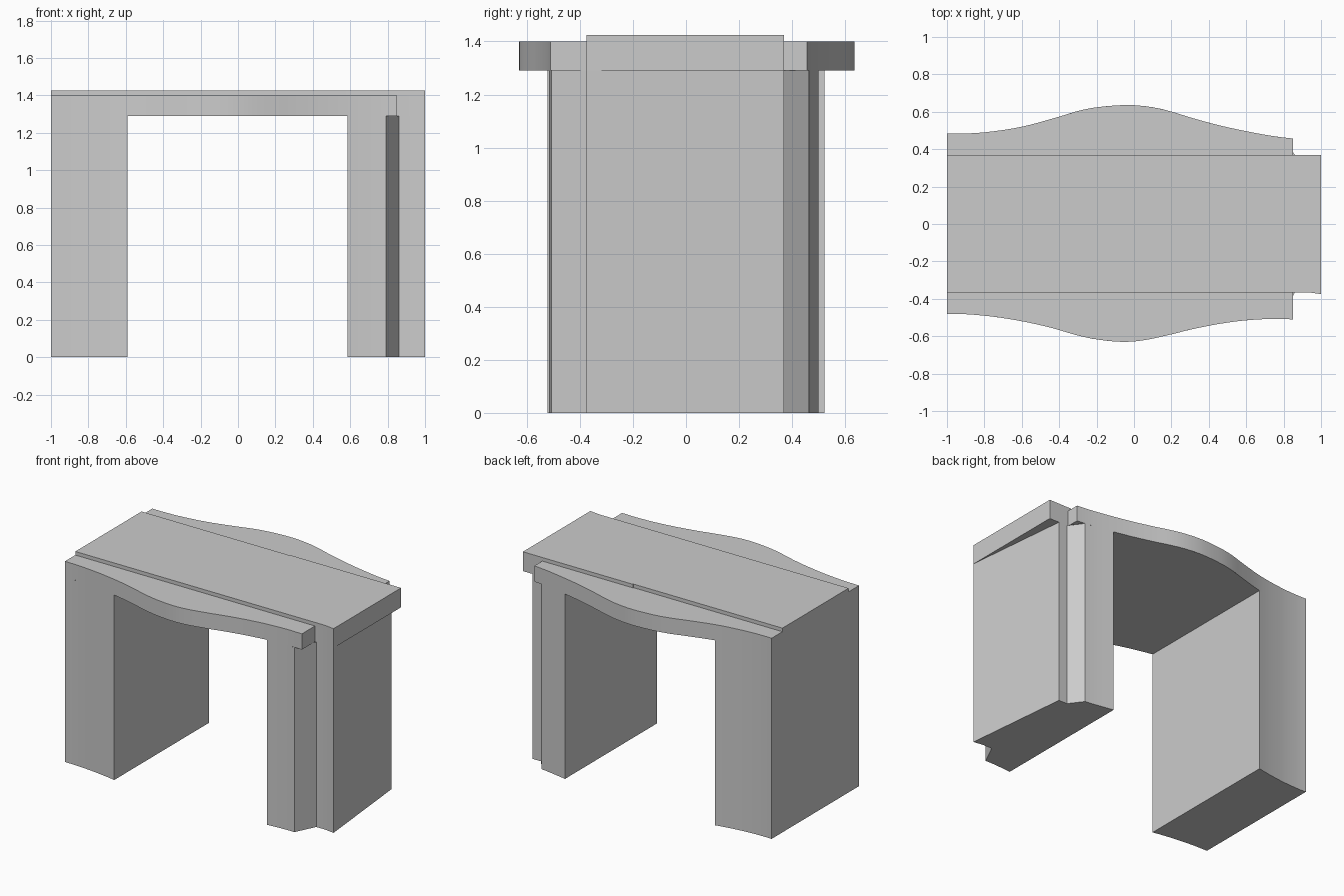
import bpy

if "Cube" in bpy.data.objects:
    bpy.data.objects.remove(bpy.data.objects["Cube"])

# Key levels: leg top, deck top, slab top
Z_LEG, Z_DECK, Z_SLAB = 1.29, 1.40, 1.425
LEFT_IN, RIGHT_IN = -0.59, 0.585

# Bowed edges of the deck in plan
BACK = [(-1, .485), (-.94, .483), (-.8, .49), (-.6, .52), (-.4, .574), (-.3, .604),
        (-.2, .624), (-.03, .636), (.1, .624), (.2, .601), (.3, .57), (.45, .529),
        (.6, .496), (.75, .469), (.85, .457)]
FRONT = [(-1, -.48), (-.9, -.482), (-.75, -.496), (-.6, -.52), (-.45, -.553),
         (-.3, -.596), (-.2, -.617), (-.06, -.63), (.05, -.622), (.2, -.59),
         (.3, -.565), (.45, -.535), (.6, -.515), (.75, -.507), (.85, -.51)]


def edge_y(pts, x):
    """Smooth (Hermite) height of a bowed edge at x."""
    n = len(pts) - 1
    i = next((k for k in range(n) if x <= pts[k + 1][0]), n - 1)

    def slope(k):
        a, b = pts[max(k - 1, 0)], pts[min(k + 1, n)]
        return (b[1] - a[1]) / (b[0] - a[0])
    (x0, y0), (x1, y1) = pts[i], pts[i + 1]
    h = x1 - x0
    t = (x - x0) / h
    return (y0 * (2*t**3 - 3*t*t + 1) + y1 * (3*t*t - 2*t**3)
            + h * slope(i) * (t**3 - 2*t*t + t) + h * slope(i + 1) * (t**3 - t*t))


def edge(pts, xa, xb):
    n = max(4, round(abs(xb - xa) / 0.04))
    xs = [xa + (xb - xa) * i / n for i in range(n + 1)]
    return [(x, edge_y(pts, x)) for x in xs]


def solid(name, outline, z0, z1, caps=()):
    """Walls around a counter-clockwise outline, plus flat caps (polygon, z, faces up)."""
    n = len(outline)
    verts = [(x, y, z0) for x, y in outline] + [(x, y, z1) for x, y in outline]
    faces = [(i, (i + 1) % n, (i + 1) % n + n, i + n) for i in range(n)]
    for poly, z, up in caps:
        ids = list(range(len(verts), len(verts) + len(poly)))
        verts += [(x, y, z) for x, y in poly]
        faces.append(ids if up else ids[::-1])
    me = bpy.data.meshes.new(name)
    me.from_pydata(verts, [], faces)
    me.update()
    ob = bpy.data.objects.new(name, me)
    bpy.context.collection.objects.link(ob)
    bpy.ops.object.select_all(action='DESELECT')
    ob.select_set(True)
    bpy.context.view_layer.objects.active = ob
    bpy.ops.object.shade_smooth_by_angle(angle=0.35)
    return ob


# Legs
left = edge(FRONT, -1, LEFT_IN) + edge(BACK, LEFT_IN, -1)
solid("left_leg", left, 0, Z_LEG, [(left, 0, False)])

fc, bc = (.79, edge_y(FRONT, .79)), (.79, edge_y(BACK, .79))
end_front = [(.86, -.365), (.93, -.365), (1, -.375)]
end_back = [(.925, .37), (.86, .37)]
right = edge(FRONT, RIGHT_IN, .79) + end_front + end_back + edge(BACK, .79, RIGHT_IN)
solid("right_leg", right, 0, Z_LEG, [(right, 0, False)])

# Deck: bowed walls, exposed underside and the two top ledges
front, back = edge(FRONT, -1, .85), edge(BACK, .85, -1)
deck = front + [(.85, -.365), (.93, -.365), (1, -.375), (1, .37), (.85, .37)] + back
span = edge(FRONT, LEFT_IN, RIGHT_IN) + edge(BACK, RIGHT_IN, LEFT_IN)
solid("deck", deck, Z_LEG, Z_DECK, [
    (span, Z_LEG, False),
    ([fc, front[-1], (.85, -.384)], Z_LEG, False),
    ([bc, (.85, .386), back[0]], Z_LEG, False),
    ([(1, -.375), (1, .37), (.925, .37)], Z_LEG, False),
    (front + [(.85, -.365), (-1, -.365)], Z_DECK, True),
    (back + [(-1, .365), (.15, .365), (.15, .37), (.85, .37)], Z_DECK, True)])

# Raised road slab
slab = [(-1, -.365), (.93, -.365), (1, -.375), (1, .37), (.15, .37), (.15, .365), (-1, .365)]
solid("road_slab", slab, Z_DECK, Z_SLAB, [(slab, Z_SLAB, True)])
